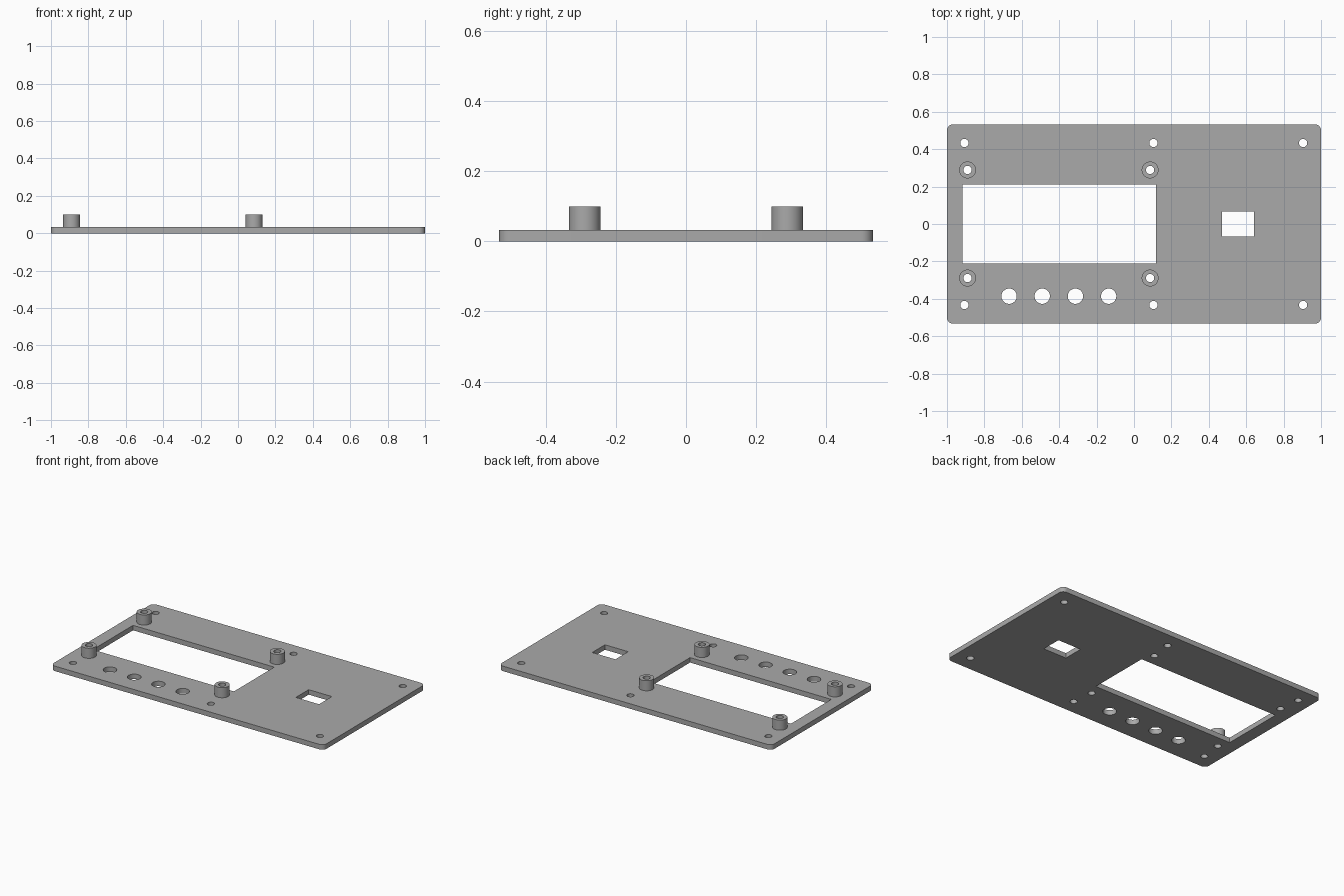
import bpy, bmesh
from math import cos, sin, pi, radians

cube = bpy.data.objects.get("Cube")
if cube:
    bpy.data.objects.remove(cube, do_unlink=True)

PLATE_TOP = 0.033
POST_TOP = 0.1
HALF_X, HALF_Y, CORNER = 1.0, 0.533, 0.033
BORE = 0.022

grey = bpy.data.materials.new("plain grey")
grey.use_nodes = True
colour = (0.4, 0.4, 0.4, 1)
grey.diffuse_color = colour
grey.node_tree.nodes["Principled BSDF"].inputs["Base Color"].default_value = colour


def circle(x, y, r, n=40):
    return [(x + r * cos(2 * pi * i / n), y + r * sin(2 * pi * i / n)) for i in range(n)]


def rectangle(x0, x1, y0, y1):
    return [(x0, y0), (x1, y0), (x1, y1), (x0, y1)]


def rounded_rectangle(hx, hy, r, steps=8):
    pts = []
    for k, (sx, sy) in enumerate([(1, 1), (-1, 1), (-1, -1), (1, -1)]):
        for i in range(steps + 1):
            a = pi / 2 * (k + i / steps)
            pts.append((sx * (hx - r) + r * cos(a), sy * (hy - r) + r * sin(a)))
    return pts


def extrude_profile(name, loops, z0, z1):
    """Fill an outline with holes and extrude it from z0 to z1 as a mesh."""
    curve = bpy.data.curves.new(name + "_profile", "CURVE")
    curve.dimensions = "2D"
    curve.fill_mode = "BOTH"
    curve.extrude = (z1 - z0) / 2
    for pts in loops:
        spline = curve.splines.new("POLY")
        spline.points.add(len(pts) - 1)
        for p, (x, y) in zip(spline.points, pts):
            p.co = (x, y, 0, 1)
        spline.use_cyclic_u = True
    helper = bpy.data.objects.new(name + "_profile", curve)
    bpy.context.collection.objects.link(helper)
    deps = bpy.context.evaluated_depsgraph_get()
    mesh = bpy.data.meshes.new_from_object(helper.evaluated_get(deps))
    bpy.data.objects.remove(helper, do_unlink=True)

    # Weld caps to walls and raise to height
    bm = bmesh.new()
    bm.from_mesh(mesh)
    bmesh.ops.remove_doubles(bm, verts=bm.verts, dist=1e-5)
    bmesh.ops.recalc_face_normals(bm, faces=bm.faces)
    bmesh.ops.translate(bm, verts=bm.verts, vec=(0, 0, (z0 + z1) / 2))
    bm.to_mesh(mesh)
    bm.free()

    mesh.name = name
    mesh.materials.clear()
    mesh.materials.append(grey)
    obj = bpy.data.objects.new(name, mesh)
    bpy.context.collection.objects.link(obj)
    bpy.ops.object.select_all(action="DESELECT")
    obj.select_set(True)
    bpy.context.view_layer.objects.active = obj
    bpy.ops.object.shade_smooth_by_angle(angle=radians(30))
    return obj


# Post and screw positions
posts = [(x, y) for x in (-0.89, 0.086) for y in (-0.289, 0.289)]
screws = [(x, y) for x in (-0.907, 0.104, 0.904) for y in (-0.433, 0.433)]

# Panel with display window, small socket opening, button and screw holes
loops = [rounded_rectangle(HALF_X, HALF_Y, CORNER),
         rectangle(-0.917, 0.118, -0.211, 0.211),
         rectangle(0.471, 0.641, -0.067, 0.067)]
loops += [circle(-0.668 + 0.1775 * i, -0.386, 0.041) for i in range(4)]
loops += [circle(x, y, BORE) for x, y in posts + screws]
extrude_profile("panel", loops, 0, PLATE_TOP)

# Hollow standoff posts
for x, y in posts:
    name = f"{'front' if y < 0 else 'back'}_{'right' if x < 0 else 'left'}_standoff"
    extrude_profile(name, [circle(x, y, 0.045), circle(x, y, BORE)], PLATE_TOP, POST_TOP)
